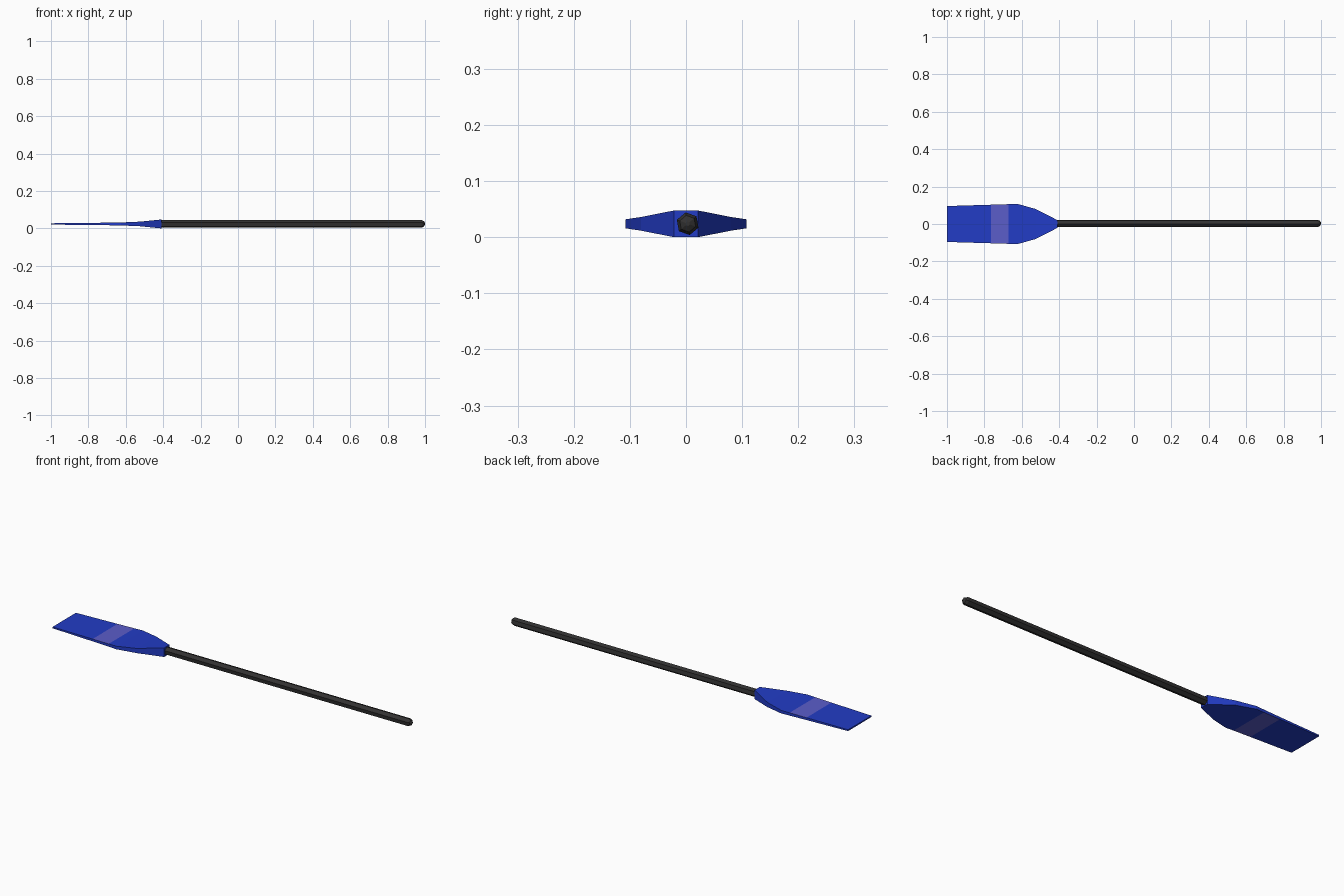
import bpy, bmesh, math

if "Cube" in bpy.data.objects:
    bpy.data.objects.remove(bpy.data.objects["Cube"])

def material(name, rgb):
    m = bpy.data.materials.new(name)
    m.diffuse_color = (*rgb, 1)
    m.use_nodes = True
    m.node_tree.nodes["Principled BSDF"].inputs["Base Color"].default_value = m.diffuse_color
    return m

blue = material("blade blue", (0.016, 0.045, 0.56))
stripe = material("stripe lilac", (0.105, 0.11, 0.59))
black = material("shaft charcoal", (0.032, 0.031, 0.031))

def loft(name, rings, mats):
    """Skin a list of equal-length point rings and cap both ends."""
    bm = bmesh.new()
    vs = [[bm.verts.new(p) for p in r] for r in rings]
    n = len(vs[0])
    for a, b in zip(vs, vs[1:]):
        for i in range(n):
            j = (i + 1) % n
            bm.faces.new((a[i], a[j], b[j], b[i]))
    bm.faces.new(vs[0])
    bm.faces.new(vs[-1])
    bmesh.ops.recalc_face_normals(bm, faces=bm.faces)
    me = bpy.data.meshes.new(name)
    bm.to_mesh(me)
    bm.free()
    ob = bpy.data.objects.new(name, me)
    bpy.context.collection.objects.link(ob)
    for m in mats:
        me.materials.append(m)
    return ob

# Blade: x, half width, half thickness
ZC = 0.0238
stations = [(-1.0, 0.096, 0.0035), (-0.765, 0.103, 0.006), (-0.67, 0.106, 0.0072),
            (-0.625, 0.108, 0.008), (-0.525, 0.080, 0.0122), (-0.41, 0.021, 0.0238)]
blade = loft("blade", [[(x, -w, ZC - t), (x, w, ZC - t), (x, w, ZC + t), (x, -w, ZC + t)]
                       for x, w, t in stations], [blue, stripe])
# Painted band across the upper and lower faces
for p in blade.data.polygons:
    if -0.765 < p.center.x < -0.67 and abs(p.normal.z) > 0.7:
        p.material_index = 1

# Six-sided shaft with a chamfered grip end
def hexagon(x, r):
    return [(x, 0.003 + r * math.cos(math.radians(40 + 60 * i)),
             0.024 + r * math.sin(math.radians(40 + 60 * i))) for i in range(6)]

loft("shaft", [hexagon(-0.43, 0.0205), hexagon(0.982, 0.0205),
               hexagon(0.994, 0.015), hexagon(1.0, 0.004)], [black])
